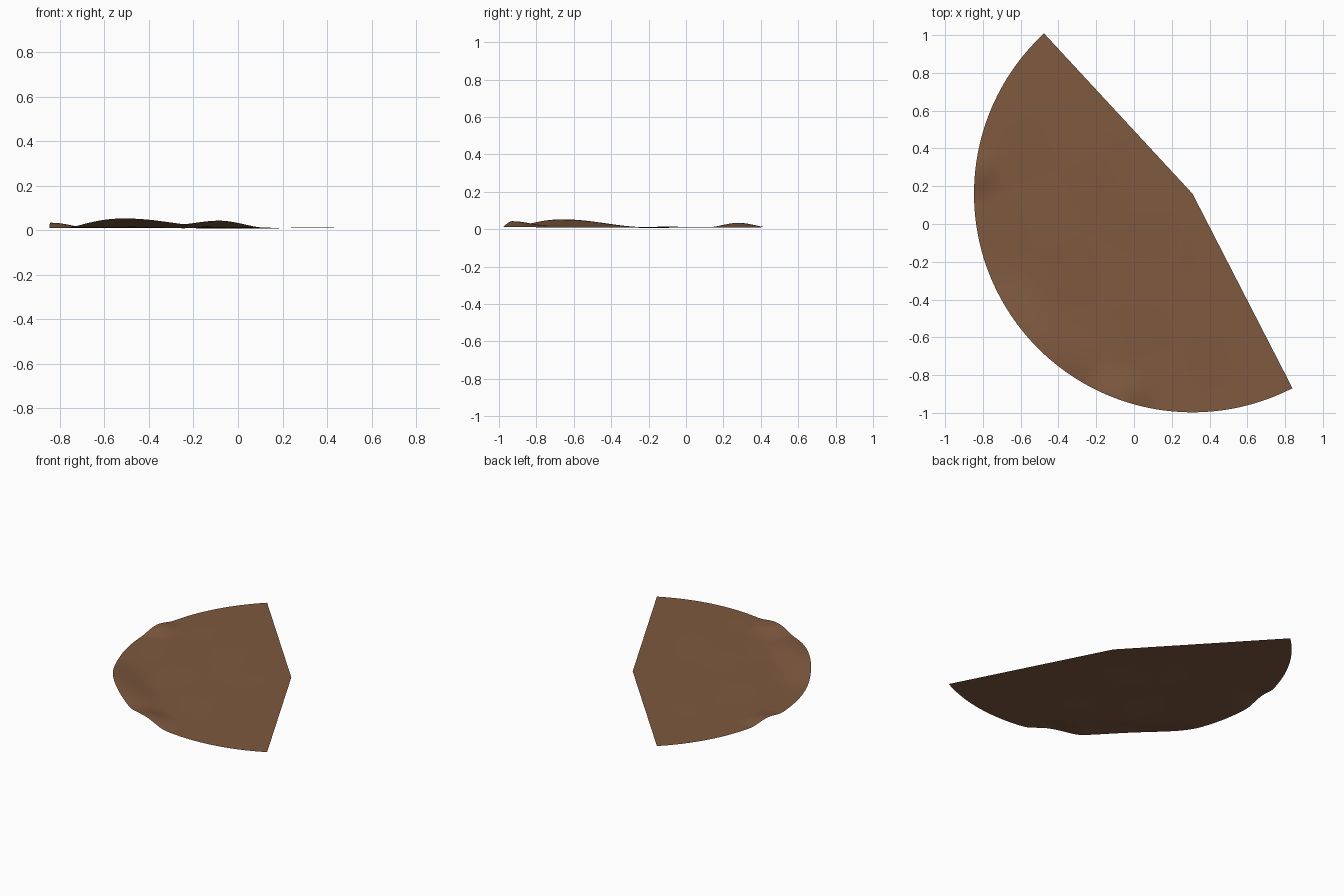
import bpy, bmesh, math

if "Cube" in bpy.data.objects:
    bpy.data.objects.remove(bpy.data.objects["Cube"])

APEX = (0.31, 0.16)
RADIUS = 1.157
A0, A1 = math.radians(132.8), math.radians(297.2)
RINGS, STEPS = 40, 120

# lifted folds along the curved hem: angle, angular half width, height, radial depth
FOLDS = [(174, 6, 0.023, 0.11), (225, 19, 0.042, 0.17), (250, 8, 0.032, 0.13)]


def bump(d, w):
    t = min(1.0, abs(d) / w)
    return (1 - t * t) ** 2


def height(r, a):
    x, y = APEX[0] + r * math.cos(a), APEX[1] + r * math.sin(a)
    deg = math.degrees(a)
    z = 0.011
    # gentle wrinkles across the middle of the sheet
    fade = bump(deg - 215, 75) * bump(r - 0.65, 0.5)
    z += 0.003 * fade * math.sin(11 * x + 4 * y) * math.sin(7 * y - 3 * x + 1)
    z -= 0.004 * bump(x - 0.02, 0.25) * bump(y + 0.2, 0.25)
    for centre, half, h, depth in FOLDS:
        z += h * bump(deg - centre, half * 1.3) * bump(RADIUS - r, depth * 1.5)
    return max(z, 0.0)


# cloth sheet: a fan-shaped sector with softly lifted hem
bm = bmesh.new()
tip = bm.verts.new((*APEX, height(0, A0)))
prev = None
for i in range(1, RINGS + 1):
    r = RADIUS * i / RINGS
    ring = []
    for j in range(STEPS + 1):
        a = A0 + (A1 - A0) * j / STEPS
        ring.append(bm.verts.new((APEX[0] + r * math.cos(a),
                                  APEX[1] + r * math.sin(a), height(r, a))))
    for j in range(STEPS):
        if prev is None:
            bm.faces.new((tip, ring[j], ring[j + 1]))
        else:
            bm.faces.new((prev[j], ring[j], ring[j + 1], prev[j + 1]))
    prev = ring
for f in bm.faces:
    f.smooth = True
mesh = bpy.data.meshes.new("cloth_sheet")
bm.to_mesh(mesh)
bm.free()

brown = bpy.data.materials.new("leather brown")
brown.diffuse_color = (0.21, 0.10, 0.05, 1)
brown.use_nodes = True
brown.node_tree.nodes["Principled BSDF"].inputs["Base Color"].default_value = brown.diffuse_color
mesh.materials.append(brown)
sheet = bpy.data.objects.new("cloth_sheet", mesh)
bpy.context.collection.objects.link(sheet)
